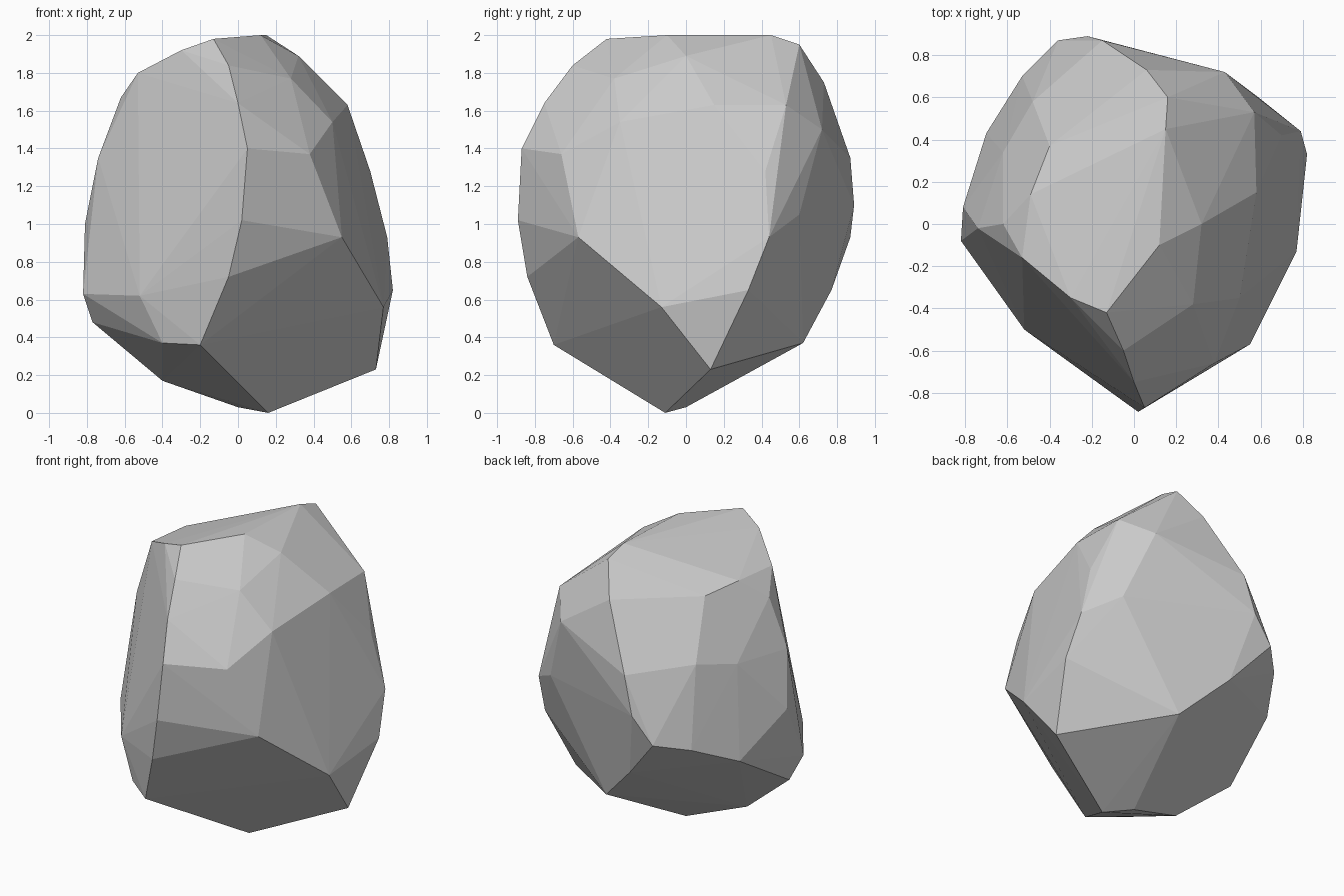
import bpy, bmesh

# Chipped boulder: key corner points, grouped by region, wrapped in a convex hull
crown = [(0.15, 0.45, 2.0), (0.12, -0.1, 2.0), (-0.13, -0.42, 1.98), (0.16, 0.6, 1.95),
         (-0.49, 0.14, 1.8), (-0.53, -0.16, 1.8), (-0.3, -0.35, 1.92), (-0.4, 0.37, 1.76),
         (0.06, 0.73, 1.75), (0.32, 0.0, 1.89), (0.28, -0.38, 1.77)]
front_ridge = [(-0.05, -0.6, 1.84), (0.0, -0.75, 1.64), (0.05, -0.87, 1.4),
               (0.02, -0.89, 1.02), (-0.05, -0.84, 0.72)]
right_side = [(0.38, -0.66, 1.37), (0.55, -0.57, 0.93), (0.5, -0.35, 1.54), (0.58, 0.15, 1.63),
              (0.57, 0.53, 1.63), (0.7, 0.42, 1.28), (0.79, 0.44, 0.93), (0.82, 0.33, 0.65),
              (0.77, -0.13, 0.56), (0.73, 0.13, 0.23)]
back_side = [(0.43, 0.72, 1.5), (0.59, 0.6, 1.05), (-0.15, 0.87, 1.35), (-0.22, 0.89, 1.1),
             (-0.36, 0.87, 0.93), (-0.12, 0.77, 0.65), (0.16, 0.62, 0.37)]
left_side = [(-0.82, -0.08, 0.63), (-0.81, 0.08, 1.0), (-0.74, -0.02, 1.35), (-0.62, 0.0, 1.67),
             (-0.53, 0.7, 0.88), (-0.7, 0.43, 0.75), (-0.62, 0.34, 1.35), (-0.48, 0.58, 1.4),
             (-0.52, -0.5, 0.62), (-0.77, 0.0, 0.48)]
foot = [(0.16, -0.11, 0.0), (0.0, 0.0, 0.03), (-0.2, -0.7, 0.36), (-0.4, -0.55, 0.37),
        (-0.4, -0.08, 0.17)]

bm = bmesh.new()
for region in (crown, front_ridge, right_side, back_side, left_side, foot):
    for p in region:
        bm.verts.new(p)
hull = bmesh.ops.convex_hull(bm, input=bm.verts[:])
loose = {g for g in hull["geom_interior"] + hull["geom_unused"] if isinstance(g, bmesh.types.BMVert)}
bmesh.ops.delete(bm, geom=list(loose), context='VERTS')
bmesh.ops.recalc_face_normals(bm, faces=bm.faces[:])

mesh = bpy.data.meshes.new("boulder")
bm.to_mesh(mesh)
bm.free()
bpy.context.collection.objects.link(bpy.data.objects.new("boulder", mesh))
